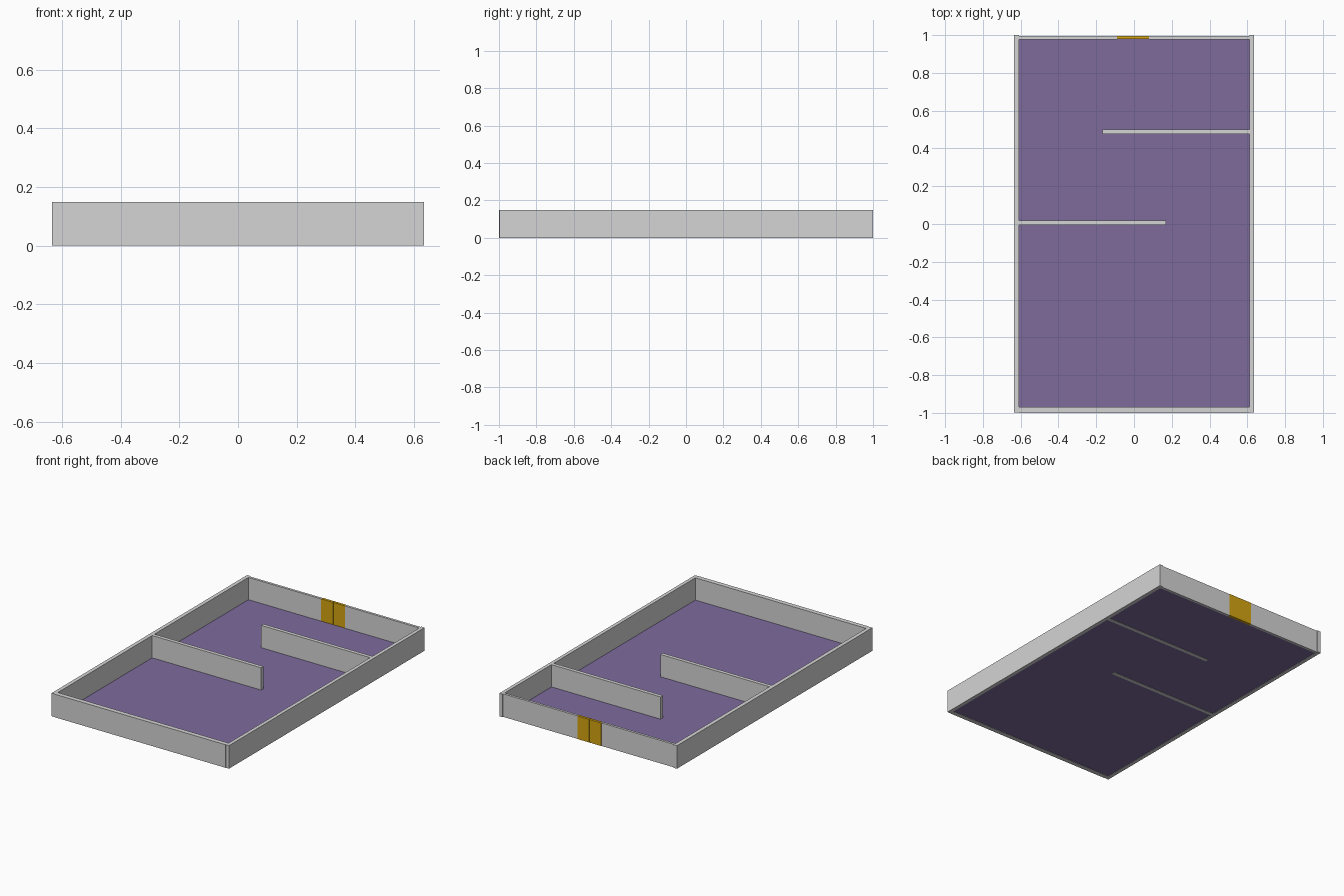
import bpy
import bmesh

if "Cube" in bpy.data.objects:
    bpy.data.objects.remove(bpy.data.objects["Cube"])

H = 0.149          # wall height
FLOOR_Z = 0.002    # thin floor sits just above the wall bottoms


def material(name, rgb):
    m = bpy.data.materials.new(name)
    m.diffuse_color = (*rgb, 1.0)
    m.use_nodes = True
    m.node_tree.nodes["Principled BSDF"].inputs["Base Color"].default_value = m.diffuse_color
    return m


GREY = material("light grey", (0.66, 0.66, 0.66))
PURPLE = material("muted purple", (0.21, 0.145, 0.335))
GOLD = material("dark gold", (0.66, 0.375, 0.006))


def box(name, x, y, z, mat):
    """Axis-aligned box from (min, max) ranges."""
    bm = bmesh.new()
    bmesh.ops.create_cube(bm, size=1.0)
    for v in bm.verts:
        v.co = [r[0] if c < 0 else r[1] for c, r in zip(v.co, (x, y, z))]
    me = bpy.data.meshes.new(name)
    bm.to_mesh(me)
    bm.free()
    me.materials.append(mat)
    ob = bpy.data.objects.new(name, me)
    bpy.context.collection.objects.link(ob)
    return ob


# floor slab between the walls
box("floor", (-0.62, 0.62), (-0.98, 0.985), (FLOOR_Z, FLOOR_Z + 0.003), PURPLE)

# outer walls; the back wall is split around the doorway and slightly recessed
walls = {
    "left_wall": ((-0.635, -0.61), (-0.998, 1.0)),
    "right_wall": ((0.612, 0.635), (-0.998, 1.0)),
    "front_wall": ((-0.61, 0.612), (-1.0, -0.97)),
    "back_wall_left": ((-0.61, -0.09), (0.978, 0.994)),
    "back_wall_right": ((0.08, 0.612), (0.978, 0.994)),
    # inner partitions
    "left_partition": ((-0.61, 0.17), (-0.006, 0.018)),
    "right_partition": ((-0.168, 0.612), (0.476, 0.5)),
}
for name, (x, y) in walls.items():
    box(name, x, y, (0, H), GREY)

# double door filling the doorway
for name, x in (("door_left", (-0.09, -0.006)), ("door_right", (-0.004, 0.08))):
    box(name, x, (0.979, 0.996), (0, H), GOLD)
